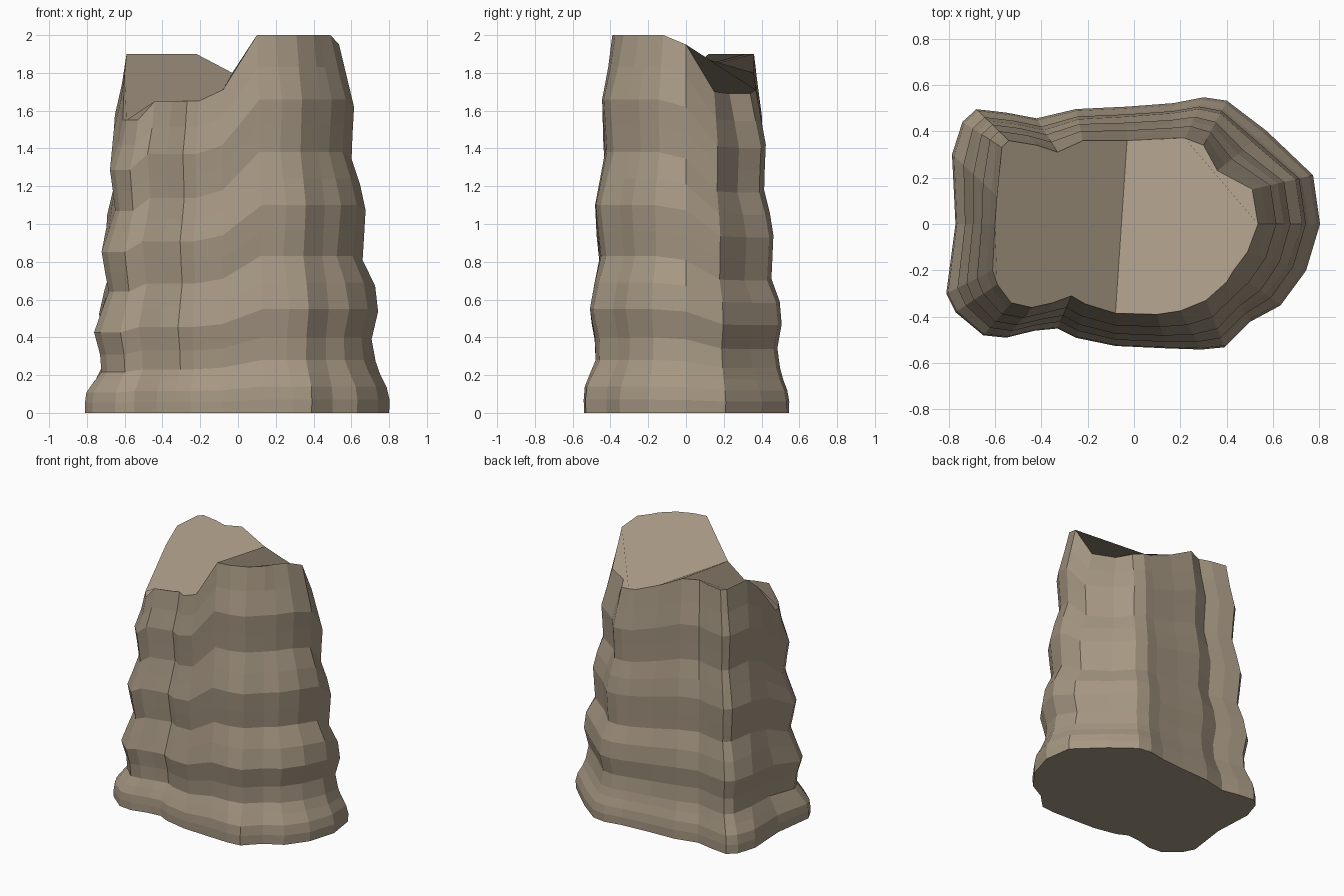
import bpy, bmesh, math

# Columns around the rock: foot x, foot y, rim x, rim y, rim height
columns = [
    (.80, 0, .535, 0, 1.95), (.77, .21, .51, .15, 1.70), (.57, .40, .36, .23, 1.69),
    (.40, .53, .30, .34, 1.69), (.30, .545, .22, .37, 1.71), (.17, .52, .16, .37, 1.72),
    (-.03, .505, -.03, .36, 1.80), (-.25, .495, -.22, .36, 1.90), (-.42, .455, -.33, .31, 1.90),
    (-.55, .48, -.42, .34, 1.90), (-.68, .495, -.54, .36, 1.90), (-.74, .44, -.57, .33, 1.90),
    (-.785, .30, -.59, .12, 1.90), (-.77, 0, -.60, 0, 1.80), (-.81, -.30, -.61, -.20, 1.55),
    (-.77, -.38, -.59, -.26, 1.55), (-.65, -.48, -.53, -.34, 1.55), (-.55, -.49, -.44, -.36, 1.65),
    (-.43, -.46, -.35, -.34, 1.65), (-.33, -.45, -.27, -.31, 1.65), (-.25, -.49, -.21, -.345, 1.65),
    (-.08, -.525, -.08, -.385, 1.71), (.14, -.535, .10, -.39, 2.0), (.29, -.54, .20, -.375, 2.0),
    (.39, -.53, .31, -.33, 2.0), (.50, -.42, .40, -.25, 2.0), (.63, -.35, .43, -.20, 2.0),
    (.74, -.20, .49, -.12, 2.0),
]
BACK_NOTCH, FRONT_NOTCH = 6, 21      # columns joined by the fold across the top

# Strata: share of column height, then how far the wall has moved from foot to
# rim outline on the front-left side and on the back-right side
strata = [(0, 0, 0), (.035, -.01, -.01), (.07, .02, .05), (.105, .2, .18), (.14, .4, .27),
          (.2, .35, .35), (.275, .18, .22), (.345, .36, .28), (.415, .55, .53),
          (.48, .45, .5), (.55, .36, .47), (.62, .55, .58), (.69, .73, .75),
          (.76, .68, .73), (.83, .62, .70), (.915, .85, .85), (1, 1, 1)]


def wall_point(column, t, front, back):
    a, b, c, d, h = column
    w = min(1, max(0, .5 + .5 * (a / .8 + b / .54)))
    f = front + (back - front) * w
    f += .08 * math.sin(math.pi * t) * max(0, -a / .8)   # left side leans in sooner
    return (a + (c - a) * f, b + (d - b) * f, h * t)


bm = bmesh.new()
rings = [[bm.verts.new(wall_point(col, *layer)) for col in columns] for layer in strata]

# Layered sides
n = len(columns)
for low, high in zip(rings, rings[1:]):
    for i in range(n):
        j = (i + 1) % n
        bm.faces.new((low[i], low[j], high[j], high[i]))

# Flat underside, and a sloping top folded once between the two notches
bm.faces.new(rings[0][::-1])
rim = rings[-1]
bm.faces.new(rim[BACK_NOTCH:FRONT_NOTCH + 1])
bm.faces.new(rim[FRONT_NOTCH:] + rim[:BACK_NOTCH + 1])
bm.normal_update()

mesh = bpy.data.meshes.new("rock_column")
bm.to_mesh(mesh)
bm.free()
rock = bpy.data.objects.new("rock_column", mesh)
bpy.context.collection.objects.link(rock)

# Brown stone colour
stone = bpy.data.materials.new("stone")
stone.diffuse_color = (.38, .31, .225, 1)
mesh.materials.append(stone)
